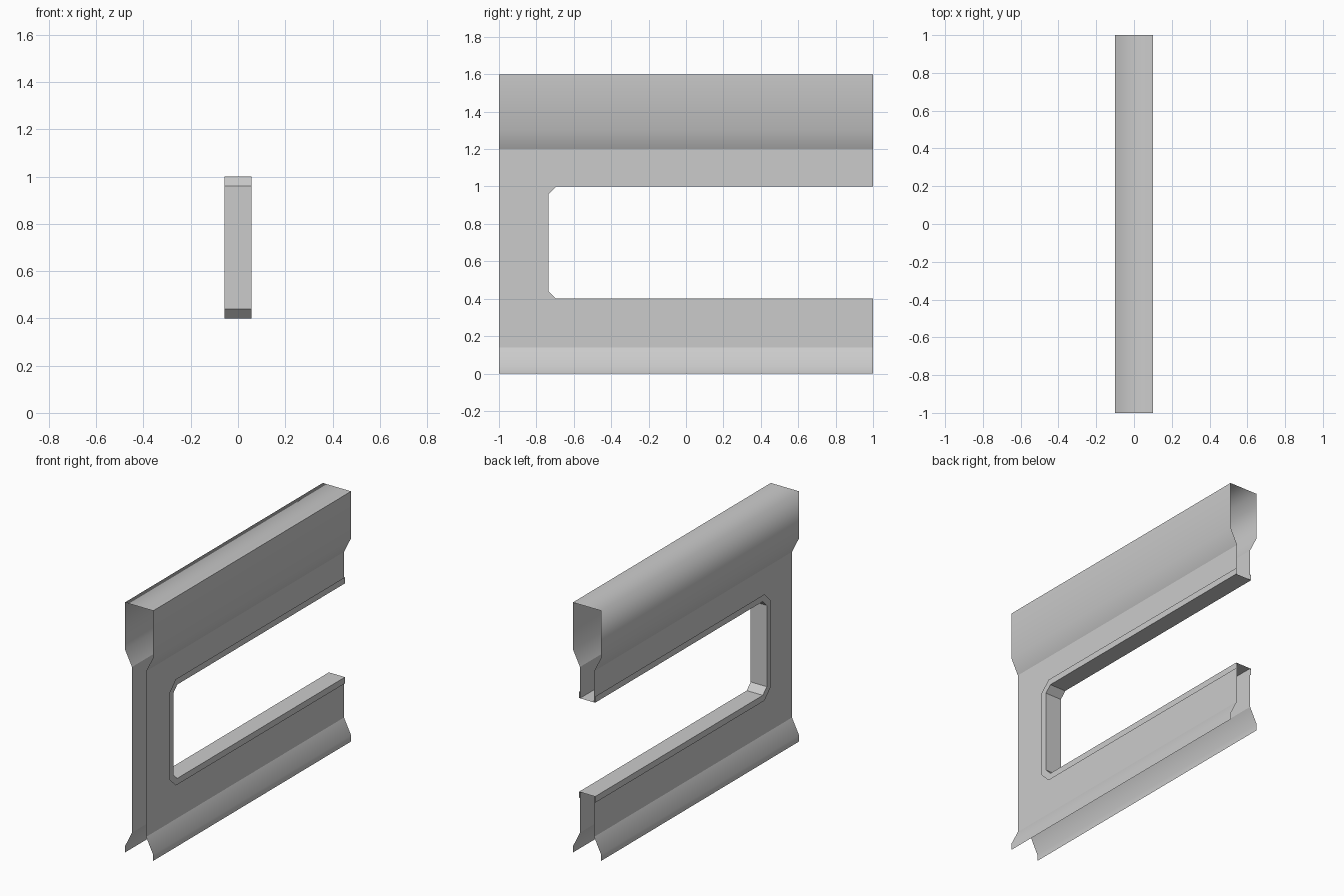
import bpy
import bmesh
import math

if "Cube" in bpy.data.objects:
    bpy.data.objects.remove(bpy.data.objects["Cube"], do_unlink=True)

LENGTH = 1.0      # half length along y
WALL = 0.05       # half thickness of the wall
FLARE = 0.1       # half thickness of the header and foot
TRIM = 0.057      # half thickness of the window frame
LIP = 0.04        # width of the frame's lip

grey = bpy.data.materials.new("plain_grey")
grey.use_nodes = True
grey.diffuse_color = (0.6, 0.6, 0.6, 1)
grey.node_tree.nodes["Principled BSDF"].inputs["Base Color"].default_value = (0.6, 0.6, 0.6, 1)


def finish(bm, name, smooth=False, is_sharp=None):
    for face in bm.faces:
        face.smooth = smooth
    if is_sharp:
        for edge in bm.edges:
            if all(is_sharp(v.co) for v in edge.verts):
                edge.smooth = False
    mesh = bpy.data.meshes.new(name)
    bm.to_mesh(mesh)
    bm.free()
    mesh.materials.append(grey)
    obj = bpy.data.objects.new(name, mesh)
    bpy.context.collection.objects.link(obj)


def sheet(rows, name, **kw):
    """Open surface joining rows of points."""
    bm = bmesh.new()
    grid = [[bm.verts.new(p) for p in row] for row in rows]
    for a, b in zip(grid, grid[1:]):
        for j in range(len(a) - 1):
            bm.faces.new((a[j], a[j + 1], b[j + 1], b[j]))
    finish(bm, name, **kw)


def strip(profile, name, **kw):
    """Run an (x, z) profile along the whole length."""
    sheet([[(x, -LENGTH, z), (x, LENGTH, z)] for x, z in profile], name, **kw)


def mirrored(profile):
    return [(-x, z) for x, z in reversed(profile)]


def opening(offset):
    """Window outline in (y, z), open at the back, grown by offset."""
    low, high, side, cut = 0.4 - offset, 1.0 + offset, -0.735 - offset, 0.04
    c = cut + offset * (2 - math.sqrt(2))
    return [(LENGTH, low), (side + c, low), (side, low + c),
            (side, high - c), (side + c, high), (LENGTH, high)]


# Header: flared box, closed on top and open at both ends
half = [(WALL, 1.2), (FLARE, 1.3), (FLARE, 1.6)]
strip(half + mirrored(half), "header", smooth=True,
      is_sharp=lambda p: p.x > 0 and p.z > 1.5)

# Feet: flared skirts with an open underside
foot = [(FLARE, 0), (FLARE, 0.04), (WALL, 0.14)]
strip(foot, "left_foot", smooth=True)
strip(mirrored(foot), "right_foot", smooth=True)

# Wall sheets around the window, split into bands that follow its outline
hole = opening(0)
rim = [(LENGTH, 0.14), (hole[1][0], 0.14), (-LENGTH, hole[2][1]),
       (-LENGTH, hole[3][1]), (hole[4][0], 1.2), (LENGTH, 1.2)]
for name, x in (("left_wall", WALL), ("right_wall", -WALL)):
    bm = bmesh.new()
    inner, outer = ([bm.verts.new((x, y, z)) for y, z in ring] for ring in (hole, rim))
    corners = {1: bm.verts.new((x, -LENGTH, 0.14)), 3: bm.verts.new((x, -LENGTH, 1.2))}
    for j in range(len(hole) - 1):
        loop = [inner[j], inner[j + 1], outer[j + 1]]
        if j in corners:
            loop.append(corners[j])
        loop.append(outer[j])
        bm.faces.new(loop if x > 0 else loop[::-1])
    finish(bm, name)

# Window frame: thin lips standing off both walls, joined by the reveal
section = [(-TRIM, LIP), (-TRIM, 0), (TRIM, 0), (TRIM, LIP)]
sheet([[(x, y, z) for y, z in opening(off)] for x, off in section], "window_frame")
